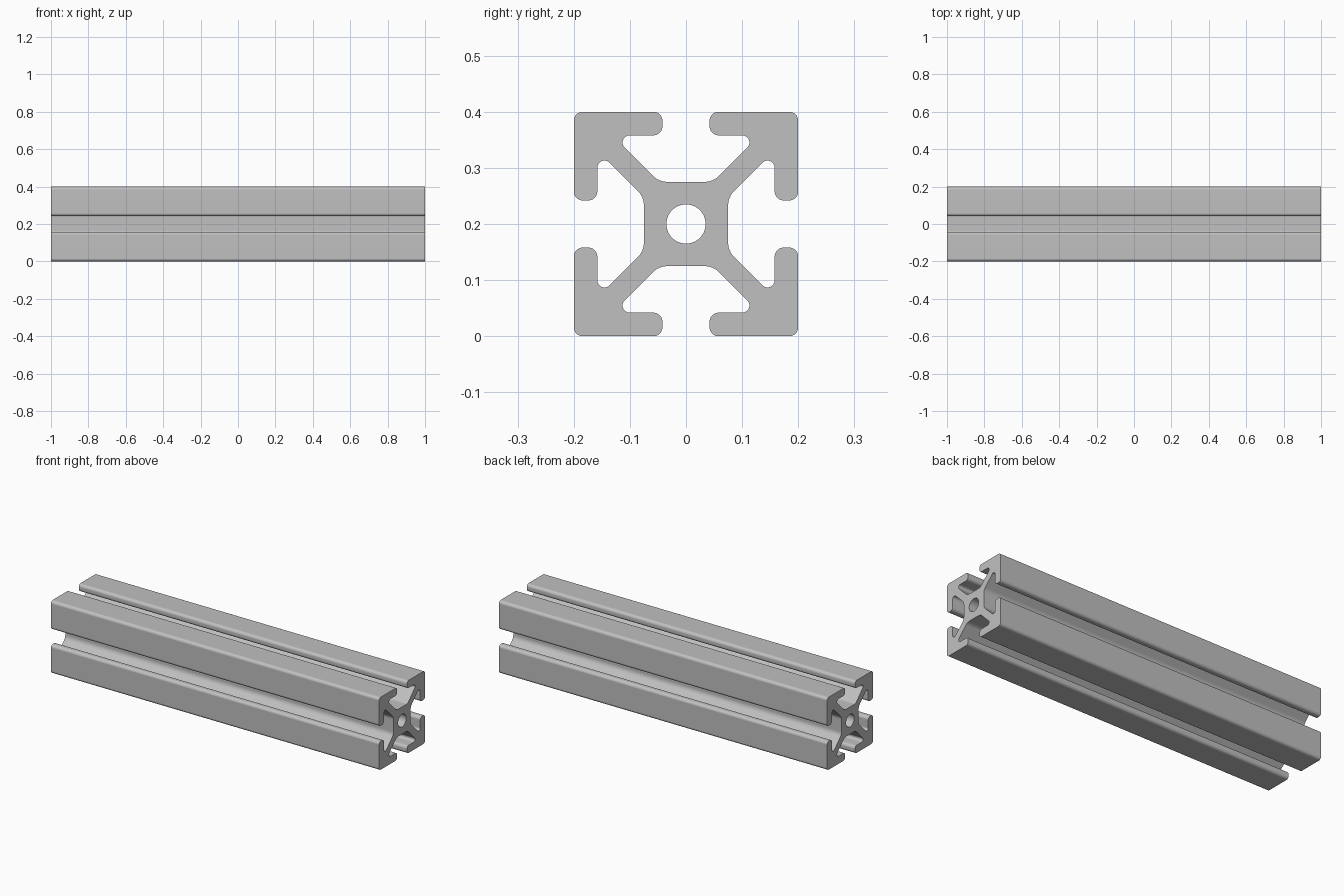
import bpy, bmesh, math
from mathutils import Vector, Matrix

if "Cube" in bpy.data.objects:
    bpy.data.objects.remove(bpy.data.objects["Cube"])

LENGTH, HALF = 2.0, 0.2
BORE_RADIUS = 0.035

aluminium = bpy.data.materials.new("grey aluminium")
aluminium.use_nodes = True
grey = (0.53, 0.53, 0.53, 1)
aluminium.diffuse_color = grey
aluminium.node_tree.nodes["Principled BSDF"].inputs["Base Color"].default_value = grey


def fillet(prev, corner, nxt, radius):
    """Points of the arc that rounds one corner of an outline."""
    a, b = (prev - corner).normalized(), (nxt - corner).normalized()
    half = a.angle(b) / 2
    centre = corner + (a + b).normalized() * radius / math.sin(half)
    start = corner + a * radius / math.tan(half) - centre
    # The outline bends left or right at this corner
    bend = b.x * a.y - b.y * a.x
    turn = math.copysign(math.pi - 2 * half, bend)
    steps = max(4, round(abs(turn) / math.radians(10)))
    arc = []
    for i in range(steps + 1):
        c, s = math.cos(turn * i / steps), math.sin(turn * i / steps)
        arc.append(centre + Vector((c * start.x - s * start.y, s * start.x + c * start.y)))
    return arc


# Half of one arm: web root, slot pocket, lip underside, lip face, outer corner (y, z, radius)
arm = [(0.048, 0.075, 0.035), (0.131, 0.158, 0.0127), (0.042, 0.158, 0.016),
       (0.042, HALF, 0.016), (HALF, HALF, 0.016)]
arm += [(z, y, r) for y, z, r in reversed(arm[:-1])]

# Repeat the arm around the core, a quarter turn clockwise each time, and round every corner
corners = []
for quarter in range(4):
    corners += [(Vector((y, z)), r) for y, z, r in arm]
    arm = [(z, -y, r) for y, z, r in arm]
outline = []
for i, (point, radius) in enumerate(corners):
    outline += fillet(corners[i - 1][0], point, corners[(i + 1) % len(corners)][0], radius)

# Central bore
angles = [math.tau * i / 48 for i in range(48)]
bore = [Vector((math.cos(t), math.sin(t))) * BORE_RADIUS for t in angles]

# Fill the cross-section and extrude it along x
bm = bmesh.new()
for loop in (outline, bore):
    verts = [bm.verts.new((-LENGTH / 2, p.x, p.y + HALF)) for p in loop]
    for i, v in enumerate(verts):
        bm.edges.new((verts[i - 1], v))
bmesh.ops.triangle_fill(bm, edges=bm.edges[:], use_beauty=True, normal=(-1, 0, 0))
extruded = bmesh.ops.extrude_face_region(bm, geom=bm.faces[:], use_keep_orig=True)
moved = [g for g in extruded["geom"] if isinstance(g, bmesh.types.BMVert)]
bmesh.ops.translate(bm, verts=moved, vec=(LENGTH, 0, 0))
bmesh.ops.recalc_face_normals(bm, faces=bm.faces[:])

mesh = bpy.data.meshes.new("slotted_rail")
bm.to_mesh(mesh)
bm.free()
mesh.materials.append(aluminium)
rail = bpy.data.objects.new("slotted_rail", mesh)
bpy.context.collection.objects.link(rail)

# Smooth fillets with flat faces kept flat
bpy.ops.object.select_all(action="DESELECT")
rail.select_set(True)
bpy.context.view_layer.objects.active = rail
bpy.ops.object.shade_smooth_by_angle(angle=math.radians(30))
weighted = rail.modifiers.new("flat_faces", "WEIGHTED_NORMAL")
weighted.keep_sharp = True
